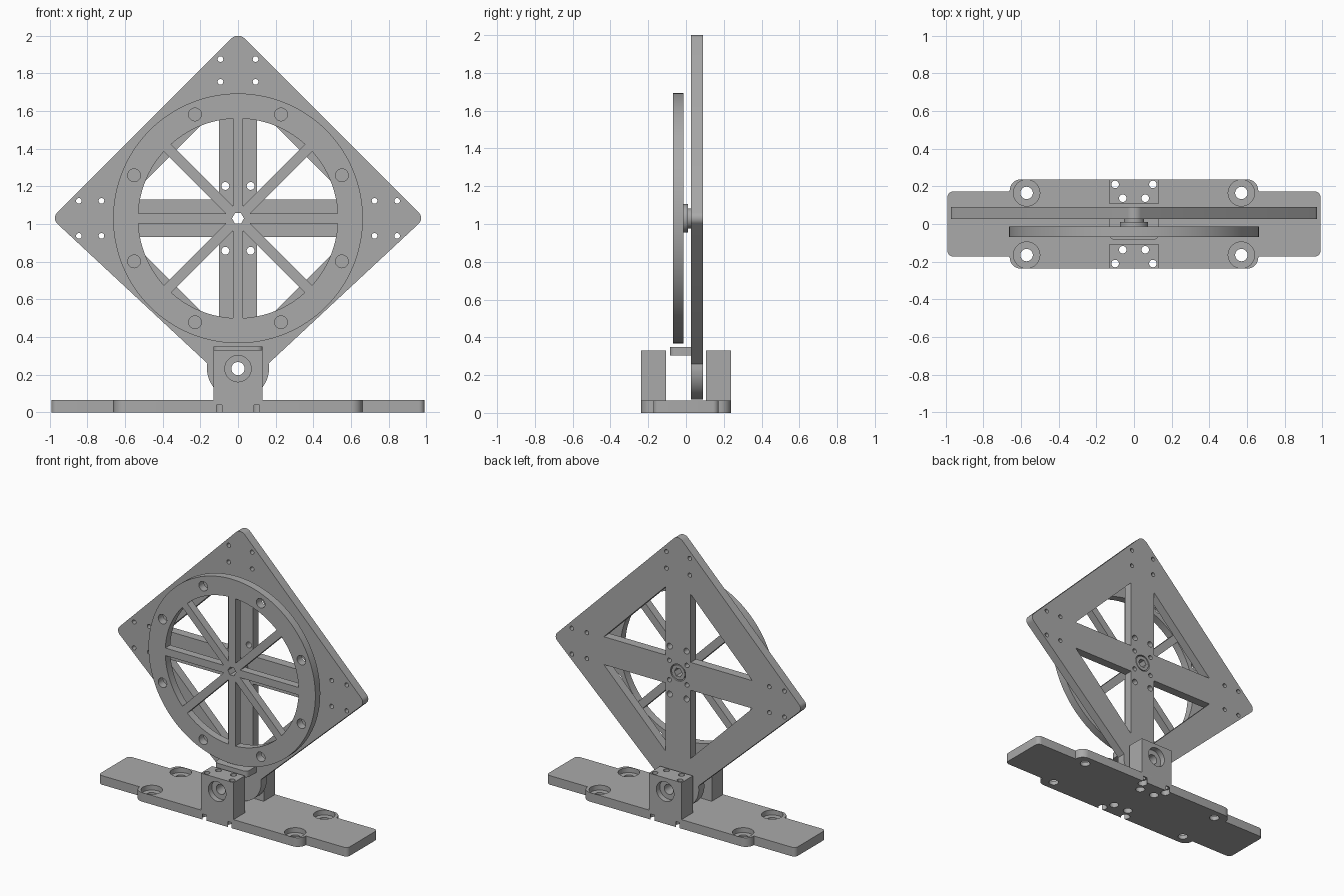
import bpy, bmesh, math
from mathutils import Vector

if "Cube" in bpy.data.objects:
    bpy.data.objects.remove(bpy.data.objects["Cube"], do_unlink=True)

grey = bpy.data.materials.new("machined_grey")
grey.use_nodes = True
GREY = (0.4, 0.4, 0.4, 1)
grey.diffuse_color = GREY
grey.node_tree.nodes["Principled BSDF"].inputs["Base Color"].default_value = GREY


# Outline helpers (2D)
def circle(u, v, r, n=32, start=0.0):
    return [(u + r * math.cos(start + math.tau * i / n),
             v + r * math.sin(start + math.tau * i / n)) for i in range(n)]


def arc(u, v, r, a, b, n):
    return [(u + r * math.cos(a + (b - a) * i / n),
             v + r * math.sin(a + (b - a) * i / n)) for i in range(n + 1)]


def rect(u0, u1, v0, v1):
    return [(u0, v0), (u1, v0), (u1, v1), (u0, v1)]


def rounded(corners, n=8):
    """Corners are (u, v, radius); a zero radius stays sharp."""
    out = []
    for i, (u, v, r) in enumerate(corners):
        p = Vector((u, v))
        if r == 0:
            out.append((u, v))
            continue
        d1 = (Vector(corners[i - 1][:2]) - p).normalized()
        d2 = (Vector(corners[(i + 1) % len(corners)][:2]) - p).normalized()
        half = d1.angle(d2) / 2
        c = p + (d1 + d2).normalized() * r / math.sin(half)
        s = p + d1 * r / math.tan(half) - c
        e = p + d2 * r / math.tan(half) - c
        a, b = math.atan2(s.y, s.x), math.atan2(e.y, e.x)
        b = a + (b - a + math.pi) % math.tau - math.pi
        out += arc(c.x, c.y, r, a, b, n)
    return out


# Solid helpers: each prism is (outline, axis, from, to)
def solid(name, prisms):
    bm = bmesh.new()
    for outline, axis, lo, hi in prisms:
        def place(p, d):
            return (p[0], d, p[1]) if axis == "y" else (p[0], p[1], d)
        face = bm.faces.new([bm.verts.new(place(p, lo)) for p in outline])
        new = bmesh.ops.extrude_face_region(bm, geom=[face])["geom"]
        shift = Vector(place((0, 0), hi - lo))
        bmesh.ops.translate(bm, vec=shift,
                            verts=[g for g in new if isinstance(g, bmesh.types.BMVert)])
    bmesh.ops.recalc_face_normals(bm, faces=bm.faces)
    mesh = bpy.data.meshes.new(name)
    bm.to_mesh(mesh)
    bm.free()
    obj = bpy.data.objects.new(name, mesh)
    bpy.context.collection.objects.link(obj)
    mesh.materials.append(grey)
    return obj


def boolean(obj, prisms, operation="DIFFERENCE"):
    tool = solid("cutter", prisms)
    tool.hide_render = True
    mod = obj.modifiers.new("cut", "BOOLEAN")
    mod.operation, mod.object = operation, tool
    mod.solver, mod.use_self = "EXACT", True
    graph = bpy.context.evaluated_depsgraph_get()
    mesh = bpy.data.meshes.new_from_object(obj.evaluated_get(graph))
    obj.modifiers.clear()
    obj.data = mesh
    bpy.data.objects.remove(tool, do_unlink=True)


def smooth(obj):
    bpy.ops.object.select_all(action="DESELECT")
    obj.select_set(True)
    bpy.context.view_layer.objects.active = obj
    bpy.ops.object.shade_smooth_by_angle(angle=math.radians(30))


SIGNS = [(sx, sy) for sx in (-1, 1) for sy in (-1, 1)]
CZ = 1.03        # wheel and frame centre height
PIVOT = 0.232    # hinge height
THICK = 0.065    # base thickness

# Base with two pivot blocks
right = [(0.66, -0.237, 0.06), (0.66, -0.173, 0), (0.99, -0.173, 0.03),
         (0.99, 0.173, 0.03), (0.66, 0.173, 0), (0.66, 0.237, 0.06)]
left = [(-x, -y, r) for x, y, r in right]
base = solid("base", [(rounded(right + left), "z", 0, THICK)])
boolean(base, [(rect(-0.13, 0.13, *ys), "z", 0.02, 0.33)
               for ys in ((-0.237, -0.107), (0.107, 0.237))], "UNION")
# Counterbored mounting holes, screw holes and pivot bores
for sx, sy in SIGNS:
    boolean(base, [(circle(0.57 * sx, 0.165 * sy, 0.07, 40), "z", 0.03, 0.2)])
    boolean(base, [(circle(0.57 * sx, 0.165 * sy, 0.033), "z", -0.1, 0.2)])
    for x, y in ((0.1, 0.21), (0.06, 0.137)):
        boolean(base, [(circle(x * sx, y * sy, 0.02, 24), "z", -0.1, 0.5)])
        boolean(base, [(circle(x * sx, y * sy, 0.031, 24), "z", -0.1, 0.04)])
boolean(base, [(circle(0, PIVOT, 0.035), "y", -0.4, 0.4)])
for lo, hi in ((-0.4, -0.197), (0.197, 0.4)):
    boolean(base, [(circle(0, PIVOT, 0.07, 40), "y", lo, hi)])

# Diamond frame, with a rounded hinge lug at the bottom
lug = arc(0, 0.235, 0.165, math.pi, math.tau, 32)
outline = rounded([(0.163, 0.26, 0), (0.99, CZ, 0.04), (0, CZ + 0.99, 0.05),
                   (-0.99, CZ, 0.04), (-0.163, 0.26, 0)]) + lug
frame = solid("diamond_frame", [(outline, "y", 0.027, 0.09)])
cuts = []
for sx, sz in SIGNS:
    # Triangular windows between the cross arms
    window = [(0.1, 0.1), (0.59, 0.1), (0.1, 0.59)]
    cuts.append([(sx * u, CZ + sz * v) for u, v in window])
    # Screw holes at the corners and around the hub
    cuts += [circle(sx * u, CZ + sz * v, r, 20) for u, v, r in
             ((0.093, 0.725, 0.015), (0.725, 0.093, 0.015), (0.845, 0.093, 0.015),
              (0.067, 0.172, 0.021), (0.07, 0.07, 0.016))]
    if sz > 0:
        cuts.append(circle(sx * 0.093, CZ + 0.845, 0.015, 20))
cuts += [circle(0, CZ, 0.06, 40), circle(0, PIVOT, 0.035)]
boolean(frame, [(c, "y", -0.1, 0.2) for c in cuts])

# Stop tab in front of the frame
tab = solid("stop_tab", [(rounded([(-0.13, -0.085, 0.03), (0.13, -0.085, 0.03),
                                   (0.13, 0.027, 0), (-0.13, 0.027, 0)]), "z", 0.305, 0.35)])

# Spoked wheel
wheel = solid("spoked_wheel", [(circle(0, CZ, 0.663, 128), "y", -0.069, -0.013)])
RIM, HALF, STEP = 0.53, 0.027, math.tau / 8
cuts = [circle(0, CZ, 0.032, 6)]
for i in range(8):
    mid = (i + 0.5) * STEP
    span = STEP / 2 - math.asin(HALF / RIM)
    inner = HALF / math.sin(STEP / 2)
    cuts.append(arc(0, CZ, RIM, mid - span, mid + span, 14)
                + [(inner * math.cos(mid), CZ + inner * math.sin(mid))])
    cuts.append(circle(0.597 * math.cos(mid), CZ + 0.597 * math.sin(mid), 0.034, 28))
boolean(wheel, [(c, "y", -0.2, 0.1) for c in cuts])

# Stepped hub joining wheel and frame
hub = solid("hub", [(circle(0, CZ, 0.075, 40), "y", -0.013, 0.01)])
boolean(hub, [(circle(0, CZ, 0.053, 40), "y", 0, 0.088)], "UNION")
boolean(hub, [(circle(0, CZ, 0.032, 6), "y", -0.2, 0.2)])

for part in (base, frame, tab, wheel, hub):
    smooth(part)
